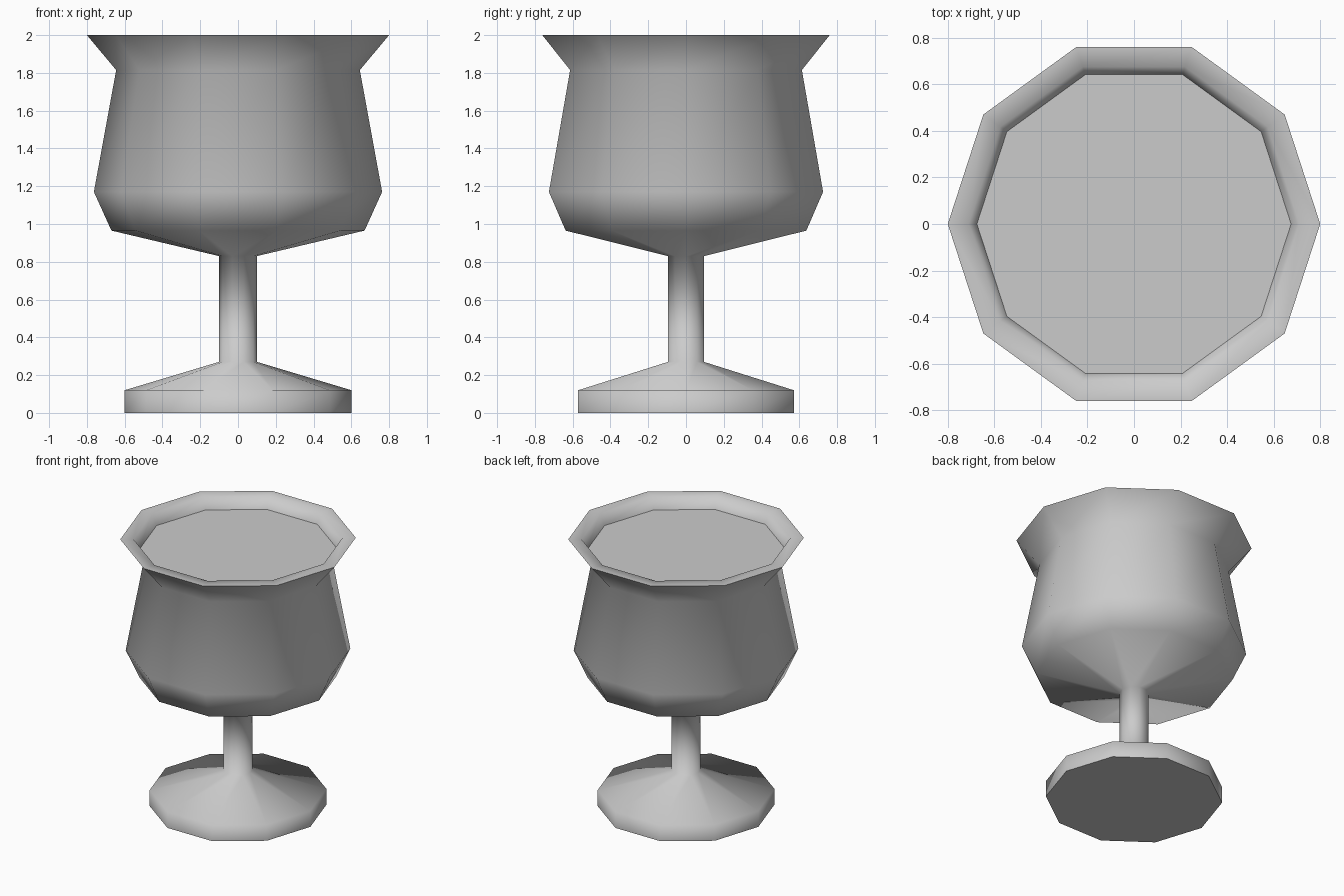
import bpy, bmesh, math

if "Cube" in bpy.data.objects:
    bpy.data.objects.remove(bpy.data.objects["Cube"])

SIDES = 10


def lathe(name, profile, cap_start=False, cap_end=False, smooth=True):
    """Spin a (radius, z) profile into a ten-sided object."""
    bm = bmesh.new()
    rings = []
    for r, z in profile:
        rings.append([bm.verts.new((r * math.cos(i * math.tau / SIDES),
                                    r * math.sin(i * math.tau / SIDES), z))
                      for i in range(SIDES)])
    for a, b in zip(rings, rings[1:]):
        for i in range(SIDES):
            j = (i + 1) % SIDES
            bm.faces.new((a[i], a[j], b[j], b[i]))
    if cap_start:
        bm.faces.new(rings[0][::-1])
    if cap_end:
        bm.faces.new(rings[-1])
    mesh = bpy.data.meshes.new(name)
    bm.to_mesh(mesh)
    bm.free()
    obj = bpy.data.objects.new(name, mesh)
    bpy.context.collection.objects.link(obj)
    if smooth:
        bpy.ops.object.select_all(action='DESELECT')
        obj.select_set(True)
        bpy.context.view_layer.objects.active = obj
        bpy.ops.object.shade_smooth_by_angle(angle=math.radians(80))
    return obj


# Goblet: foot, stem, bowl, flared rim and inner lip
lathe("goblet", [
    (0.60, 0.0), (0.60, 0.12),
    (0.10, 0.27), (0.10, 0.83),
    (0.67, 0.965), (0.763, 1.17), (0.645, 1.815),
    (0.80, 2.0), (0.71, 2.0), (0.675, 1.917),
], cap_start=True)

# Drink surface filling the bowl
lathe("drink", [(0.675, 1.917)], cap_end=True, smooth=False)
